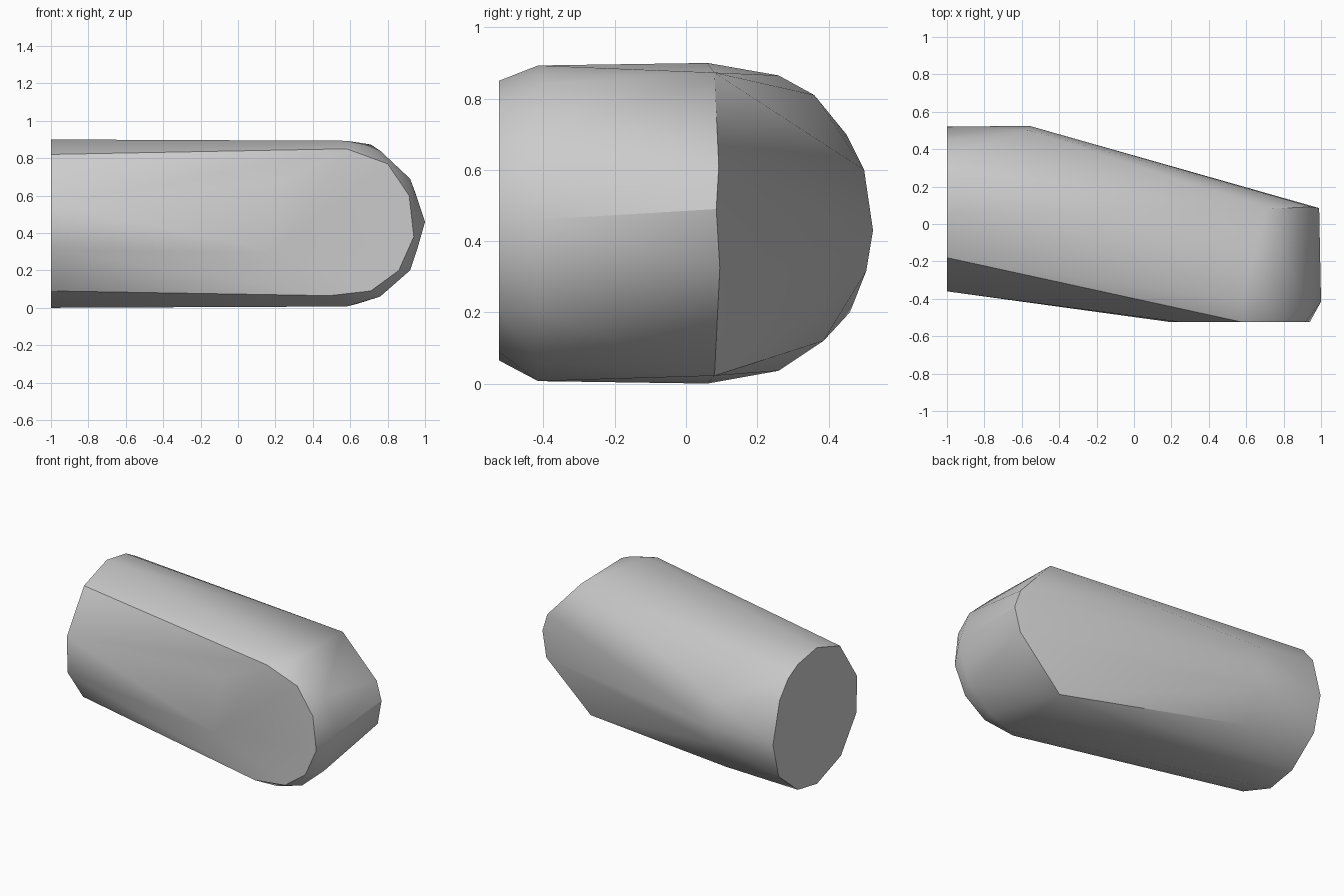
import bpy
import bmesh
import math

default_cube = bpy.data.objects.get("Cube")
if default_cube:
    bpy.data.objects.remove(default_cube, do_unlink=True)


def make_material(name, color):
    material = bpy.data.materials.new(name)
    material.use_nodes = True
    material.diffuse_color = color
    shader = next(n for n in material.node_tree.nodes if n.type == "BSDF_PRINCIPLED")
    shader.inputs["Base Color"].default_value = color
    return material


def hull_object(name, sections, material):
    """Wrap a tight convex skin around a set of cross-sections."""
    builder = bmesh.new()
    for section in sections:
        for point in section:
            builder.verts.new(point)
    hull = bmesh.ops.convex_hull(builder, input=builder.verts[:])
    unused = {v for v in hull["geom_interior"] + hull["geom_unused"]
              if isinstance(v, bmesh.types.BMVert)}
    bmesh.ops.delete(builder, geom=list(unused), context="VERTS")
    bmesh.ops.dissolve_limit(builder, angle_limit=math.radians(1),
                             verts=builder.verts[:], edges=builder.edges[:])
    bmesh.ops.recalc_face_normals(builder, faces=builder.faces[:])
    mesh = bpy.data.meshes.new(name)
    builder.to_mesh(mesh)
    builder.free()
    mesh.materials.append(material)
    body = bpy.data.objects.new(name, mesh)
    bpy.context.collection.objects.link(body)
    return body


# Flat end cap, as (y, z) pairs on the plane of the cut end
cap_profile = [(.06, .9), (.26, .865), (.36, .81), (.45, .7), (.52, .43),
               (.46, .2), (.26, .036), (.06, 0), (-.19, .09), (-.35, .31),
               (-.36, .55), (-.18, .82)]
end_cap = [(-1, y, z) for y, z in cap_profile]

# Rounded nose, as (x, z) pairs just behind the front face
nose_profile = [(.58, .893), (.69, .87), (.76, .84), (.92, .69), (.96, .58),
                (1, .46), (.96, .32), (.92, .2), (.76, .06), (.58, .007)]
nose_ring = [(x, -.415, z) for x, z in nose_profile]

# Rim of the flat front face
front_profile = [(.25, .68), (.58, .85), (.8, .77), (.915, .6), (.94, .38),
                 (.86, .2), (.71, .09), (.49, .065), (.2, .3)]
front_rim = [(x, -.525, z) for x, z in front_profile]

# Back edge of the nose, where it meets the slanted back face
back_edge = [(.71, .08, .873), (.95, .092, .61), (.99, .085, .49),
             (.955, .095, .325), (.64, .08, .022)]

# Shoulder where the slanted back face begins
shoulder_profile = [(.5, .6), (.525, .43), (.506, .316), (.386, .12)]
shoulder = [(-.56, y, z) for y, z in shoulder_profile]

grey = make_material("plain_grey", (.6, .6, .6, 1))
body = hull_object("rounded_block",
                   [end_cap, nose_ring, front_rim, back_edge, shoulder], grey)

# Soft shading with crisp edges
bpy.ops.object.select_all(action="DESELECT")
body.select_set(True)
bpy.context.view_layer.objects.active = body
bpy.ops.object.shade_smooth_by_angle(angle=math.radians(30))
